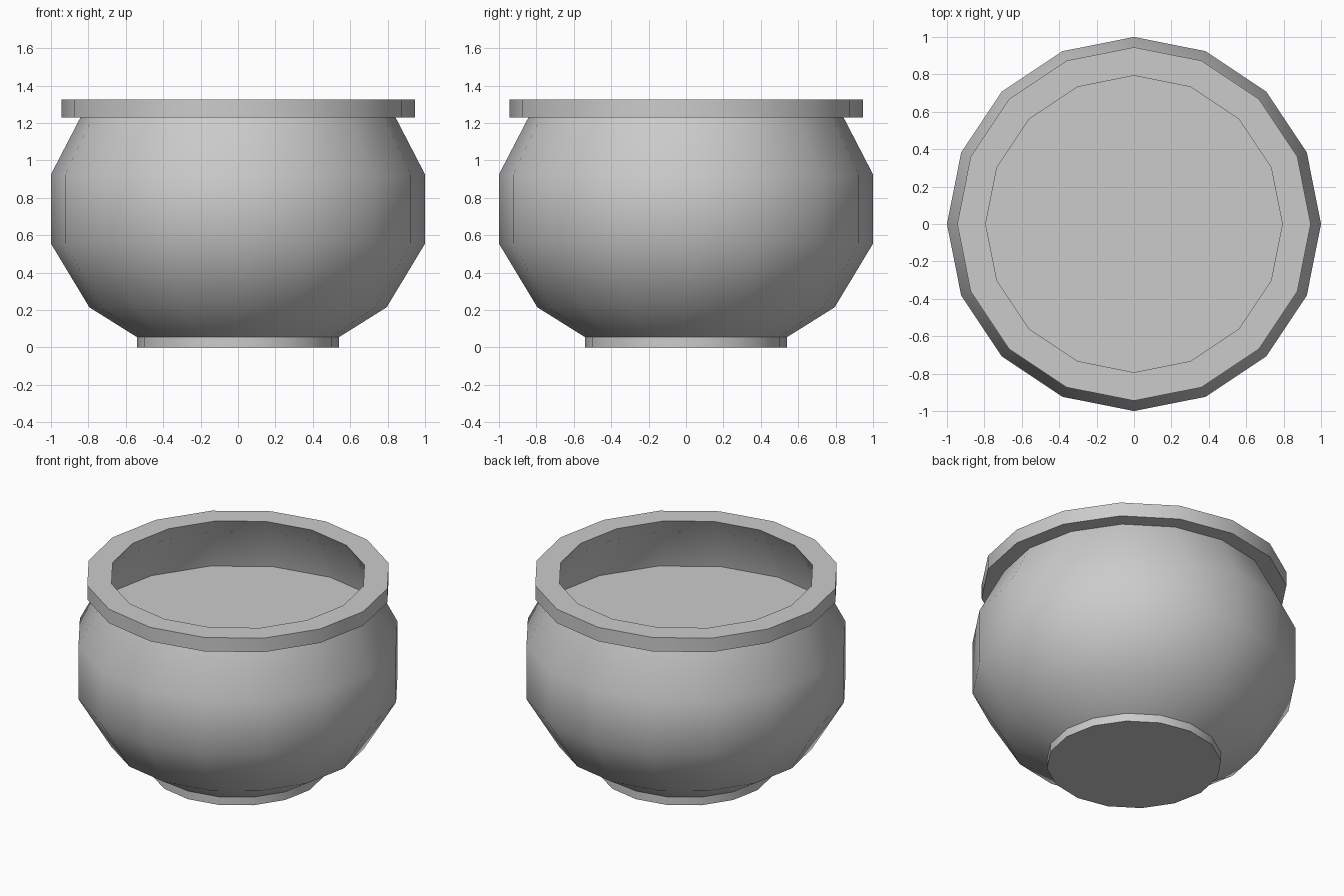
import bpy, bmesh, math

if "Cube" in bpy.data.objects:
    bpy.data.objects.remove(bpy.data.objects["Cube"])

SIDES = 16


def lathe(name, profile, cap_bottom=False, cap_top=False):
    """Revolve (radius, z) points around z into a 16-sided part."""
    bm = bmesh.new()
    rings = []
    for r, z in profile:
        rings.append([bm.verts.new((r * math.cos(2 * math.pi * i / SIDES),
                                    r * math.sin(2 * math.pi * i / SIDES), z))
                      for i in range(SIDES)])
    for a, b in zip(rings, rings[1:]):
        for i in range(SIDES):
            j = (i + 1) % SIDES
            bm.faces.new((a[i], a[j], b[j], b[i]))
    if cap_bottom:
        bm.faces.new(rings[0][::-1])
    if cap_top:
        bm.faces.new(rings[-1])
    mesh = bpy.data.meshes.new(name)
    bm.to_mesh(mesh)
    bm.free()
    obj = bpy.data.objects.new(name, mesh)
    bpy.context.collection.objects.link(obj)
    bpy.ops.object.select_all(action='DESELECT')
    obj.select_set(True)
    bpy.context.view_layer.objects.active = obj
    bpy.ops.object.shade_smooth_by_angle(angle=math.radians(40))
    return obj


# Foot disc under the pot
lathe("foot", [(0.54, 0), (0.54, 0.055)], cap_bottom=True)

# Rounded thin-walled body, running up to the inside of the rim
lathe("body", [(0.54, 0.055), (0.795, 0.215), (1, 0.555),
               (1, 0.925), (0.793, 1.325)])

# Overhanging rim: underside, outer wall, top
lathe("rim", [(0.842, 1.23), (0.945, 1.23), (0.945, 1.325), (0.793, 1.325)])

# Flat contents surface inside the pot
lathe("contents", [(0.995, 0.925)], cap_top=True)
